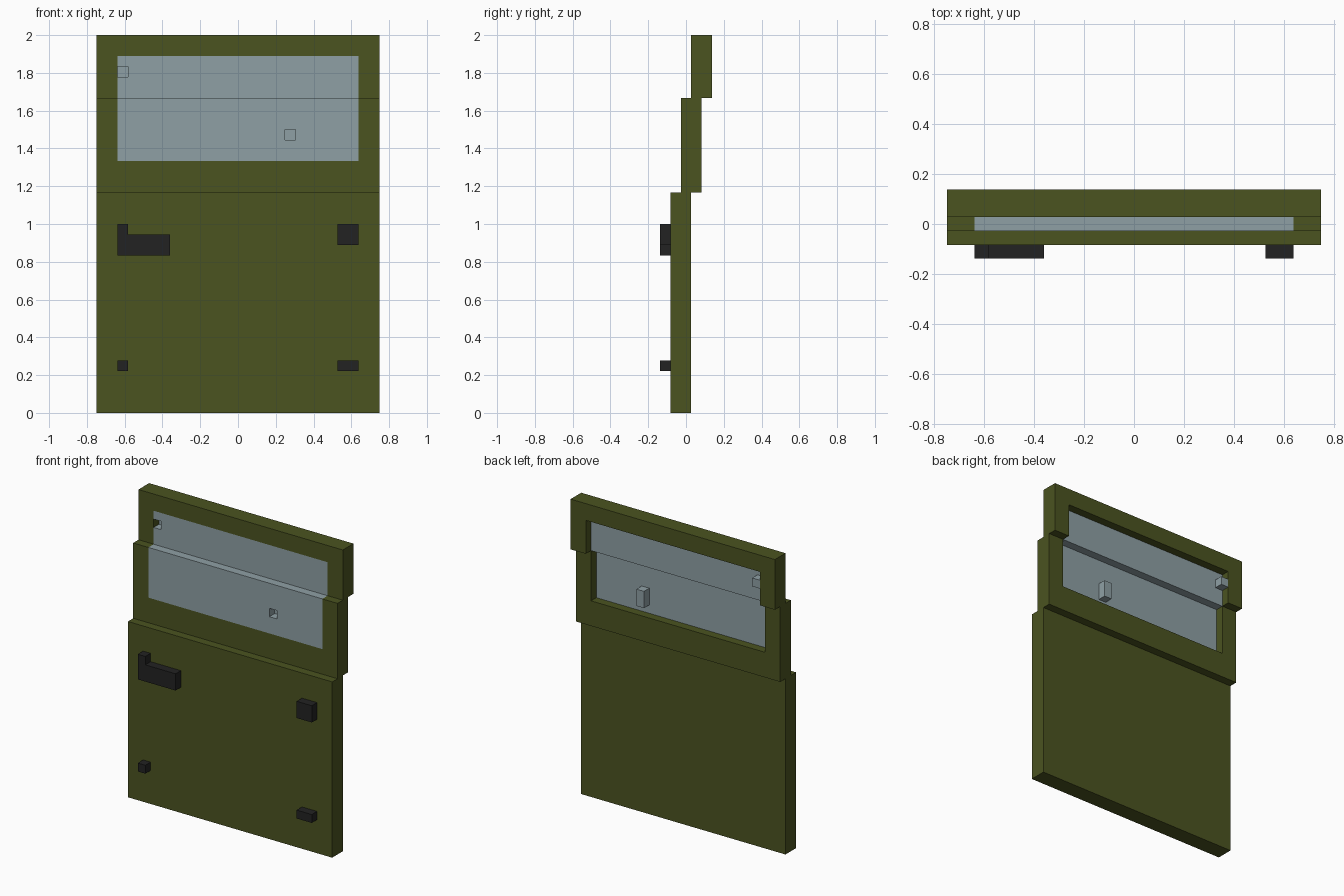
import bpy
import bmesh

if "Cube" in bpy.data.objects:
    bpy.data.objects.remove(bpy.data.objects["Cube"], do_unlink=True)

U = 2 / 36  # one block


def material(name, rgb):
    mat = bpy.data.materials.new(name)
    mat.use_nodes = True
    color = (*rgb, 1)
    mat.diffuse_color = color
    mat.node_tree.nodes["Principled BSDF"].inputs["Base Color"].default_value = color
    return mat


olive = material("olive green", (0.070, 0.087, 0.0144))
black = material("black", (0.016, 0.016, 0.016))
glass = material("pale glass", (0.275, 0.352, 0.376))


def slab(name, outline, y0, y1, mat):
    """Extrude an x-z outline, given in blocks, from y0 to y1."""
    bm = bmesh.new()
    verts = [bm.verts.new(((x - 13.5) * U, (y0 - 2.5) * U, z * U)) for x, z in outline]
    face = bm.faces.new(verts)
    new = bmesh.ops.extrude_face_region(bm, geom=[face])["geom"]
    moved = [v for v in new if isinstance(v, bmesh.types.BMVert)]
    bmesh.ops.translate(bm, verts=moved, vec=(0, (y1 - y0) * U, 0))
    bmesh.ops.recalc_face_normals(bm, faces=bm.faces)
    mesh = bpy.data.meshes.new(name)
    bm.to_mesh(mesh)
    bm.free()
    mesh.materials.append(mat)
    obj = bpy.data.objects.new(name, mesh)
    bpy.context.collection.objects.link(obj)
    return obj


def rect(x0, x1, z0, z1):
    return [(x0, z0), (x1, z0), (x1, z1), (x0, z1)]


def punch(obj, outline, y0, y1):
    """Cut a square opening through a pane."""
    cutter = slab("cutter", outline, y0, y1, glass)
    cutter.hide_render = True
    mod = obj.modifiers.new("opening", "BOOLEAN")
    mod.operation = "DIFFERENCE"
    mod.solver = "EXACT"
    mod.object = cutter
    bpy.context.view_layer.objects.active = obj
    bpy.ops.object.modifier_apply(modifier=mod.name)
    bpy.data.objects.remove(cutter, do_unlink=True)


# Door body: solid lower panel and two stepped halves of the window frame
slab("lower_panel", rect(0, 27, 0, 21), 1, 3, olive)
slab("lower_window_frame",
     [(0, 21), (27, 21), (27, 30), (25, 30), (25, 24), (2, 24), (2, 30), (0, 30)],
     2, 4, olive)
slab("upper_window_frame",
     [(0, 30), (2, 30), (2, 34), (25, 34), (25, 30), (27, 30), (27, 36), (0, 36)],
     3, 5, olive)

# Window panes, with a small dent in each that bulges out behind
lower_pane = slab("lower_pane", rect(2, 25, 24, 30), 2, 3, glass)
punch(lower_pane, rect(18, 19, 26, 27), 1, 4)
slab("lower_pane_bulge", rect(18, 19, 25, 27), 3, 4, glass)

# The upper dent sits against the frame, so it is a notch in the outline
slab("upper_pane",
     [(2, 30), (25, 30), (25, 34), (2, 34), (2, 33), (3, 33), (3, 32), (2, 32)],
     3, 4, glass)
slab("upper_pane_bulge", rect(2, 3, 32, 33), 4, 5, glass)

# Fittings on the front: handle, latch and hinges
slab("handle", [(2, 15), (7, 15), (7, 17), (3, 17), (3, 18), (2, 18)], 0, 1, black)
slab("upper_hinge", rect(23, 25, 16, 18), 0, 1, black)
slab("lower_hinge", rect(23, 25, 4, 5), 0, 1, black)
slab("lower_latch", rect(2, 3, 4, 5), 0, 1, black)
